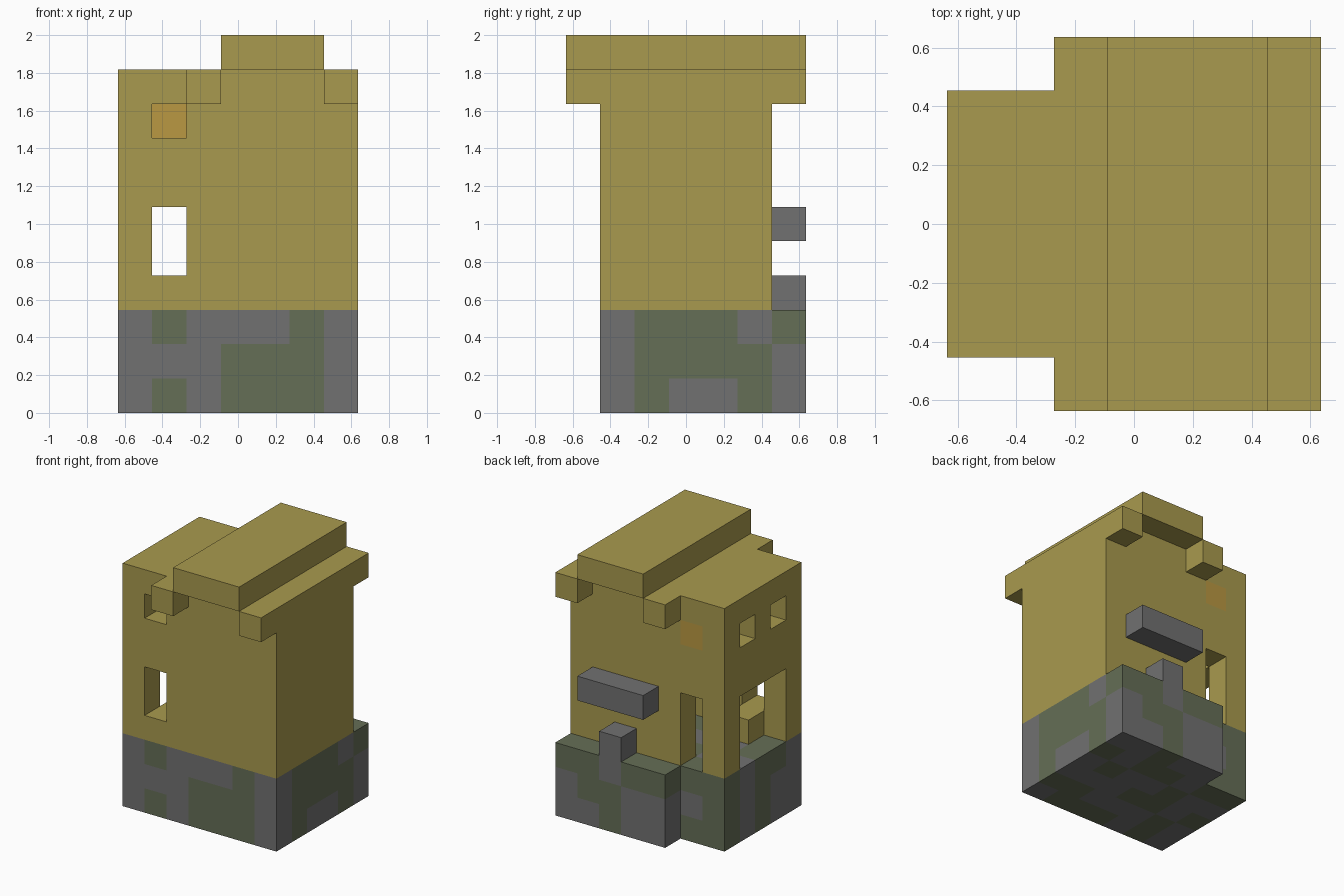
import bpy
import bmesh
from mathutils import Vector
from itertools import product

if "Cube" in bpy.data.objects:
    bpy.data.objects.remove(bpy.data.objects["Cube"], do_unlink=True)

UNIT = 2 / 11                       # edge of one block
ORIGIN = Vector((-3.5 * UNIT, -3.5 * UNIT, 0))


def linear(c):
    c /= 255
    return c / 12.92 if c <= 0.04045 else ((c + 0.055) / 1.055) ** 2.4


def material(name, rgb):
    m = bpy.data.materials.new(name)
    m.use_nodes = True
    colour = [linear(c) for c in rgb] + [1]
    m.diffuse_color = colour
    m.node_tree.nodes["Principled BSDF"].inputs["Base Color"].default_value = colour
    return m


sand = material("sandy yellow", (169, 154, 78))
stone = material("stone grey", (113, 113, 113))
moss = material("moss green", (101, 110, 86))
amber = material("amber orange", (186, 152, 66))


def box(x, y, z):
    """Set of blocks in inclusive ranges."""
    return set(product(*(range(a, b + 1) for a, b in (x, y, z))))


# Walls: hollow shell minus doors and windows
walls = box((0, 6), (1, 5), (3, 9)) - box((1, 5), (2, 4), (3, 9))
walls -= box((0, 0), (2, 4), (3, 5))        # side doorway
walls -= box((1, 1), (5, 5), (3, 5))        # back doorway
walls -= box((1, 1), (1, 1), (4, 5))        # front window
walls -= {(1, 1, 8), (0, 2, 8), (0, 4, 8)}  # small upper windows
lamp = {(1, 5, 8)}
walls -= lamp

# Roof: low slab, eaves and raised ridge
low_roof = box((0, 1), (1, 5), (9, 9))
eaves = box((2, 2), (0, 6), (9, 9)) | box((6, 6), (0, 6), (9, 9))
ridge = box((3, 5), (0, 6), (10, 10))
walls -= low_roof | eaves

# Foundation layers from the ground up, rows from back to front; m is moss
LAYERS = (
    ("  ..m..", "mm.mm.m", "..m..m.", "m.mm...", ".m...mm", ".m.mmm."),
    ("  ..mm.", "m..m..m", ".m..m.m", "mm...mm", "..mm..m", "...mmm."),
    ("  mm.mm", "mm.....", "..m.m.m", "m....mm", "m..m..m", ".m...m."),
)
ground = {(i, 6 - r, k): mark
          for k, rows in enumerate(LAYERS)
          for r, row in enumerate(rows)
          for i, mark in enumerate(row) if mark != " "}

parts = {
    "foundation": (set(ground), [stone, moss]),
    "walls": (walls, [sand]),
    "low_roof": (low_roof, [sand]),
    "eaves": (eaves, [sand]),
    "roof_ridge": (ridge, [sand]),
    "wall_lamp": (lamp, [amber]),
    "inner_step": ({(1, 2, 3)}, [sand]),
    "back_post": ({(4, 6, 3)}, [stone]),
    "back_shelf": (box((3, 5), (6, 6), (5, 5)), [stone]),
}
solid = set().union(*(cells for cells, _ in parts.values()))


def build(name, cells, mats):
    """Skin the outer faces of a group of blocks and merge flat areas."""
    bm = bmesh.new()
    for cell in sorted(cells):
        for axis, side in product(range(3), (0, 1)):
            near = list(cell)
            near[axis] += 2 * side - 1
            if tuple(near) in solid:
                continue
            u, v = (axis + 1) % 3, (axis + 2) % 3
            loop = []
            for du, dv in ((0, 0), (1, 0), (1, 1), (0, 1)):
                p = Vector(cell)
                p[axis] += side
                p[u] += du
                p[v] += dv
                loop.append(bm.verts.new(ORIGIN + p * UNIT))
            face = bm.faces.new(loop if side else loop[::-1])
            face.material_index = int(len(mats) > 1 and ground[cell] == "m")
    bmesh.ops.remove_doubles(bm, verts=bm.verts, dist=UNIT / 100)
    bmesh.ops.dissolve_limit(bm, angle_limit=0.01, verts=bm.verts, edges=bm.edges,
                             delimit={"MATERIAL"})
    mesh = bpy.data.meshes.new(name)
    bm.to_mesh(mesh)
    bm.free()
    for m in mats:
        mesh.materials.append(m)
    bpy.context.collection.objects.link(bpy.data.objects.new(name, mesh))


for part_name, (part_cells, part_mats) in parts.items():
    build(part_name, part_cells, part_mats)
